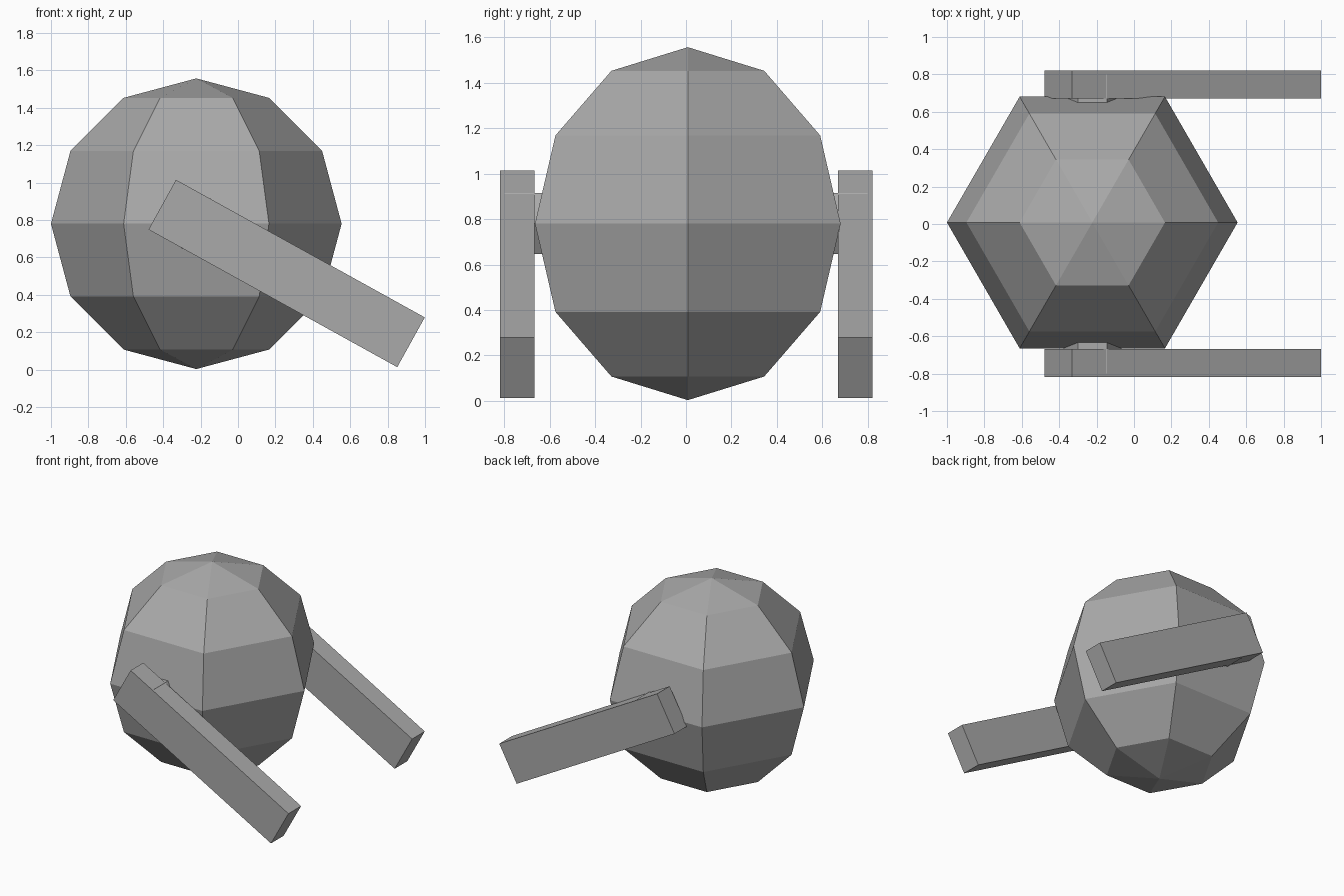
import bpy
from math import radians

cube = bpy.data.objects.get("Cube")
if cube:
    bpy.data.objects.remove(cube, do_unlink=True)

grey = bpy.data.materials.new("plain grey")
grey.use_nodes = True
colour = (0.4, 0.4, 0.4, 1)
grey.diffuse_color = colour
grey.node_tree.nodes["Principled BSDF"].inputs["Base Color"].default_value = colour


def finish(name):
    obj = bpy.context.object
    obj.name = name
    obj.data.materials.append(grey)
    return obj


CENTRE_X, CENTRE_Z = -0.223, 0.78

# Faceted round body, with flat sides towards the arms
bpy.ops.mesh.primitive_uv_sphere_add(segments=6, ring_count=6, radius=0.777,
                                     location=(CENTRE_X, 0.008, CENTRE_Z),
                                     rotation=(0, 0, radians(30)))
finish("body")

# Hexagonal axle through the body, corners pointing along x
bpy.ops.mesh.primitive_cylinder_add(vertices=6, radius=0.155, depth=1.6,
                                    location=(CENTRE_X, 0, CENTRE_Z),
                                    rotation=(radians(90), radians(30), 0))
finish("axle")

# Sloping arms on both sides
for side, y in (("front", -0.743), ("back", 0.746)):
    bpy.ops.mesh.primitive_cube_add(size=1, location=(0.26, y, 0.514),
                                    rotation=(0, radians(28.95), 0))
    finish(side + "_arm").scale = (1.52, 0.152, 0.304)
